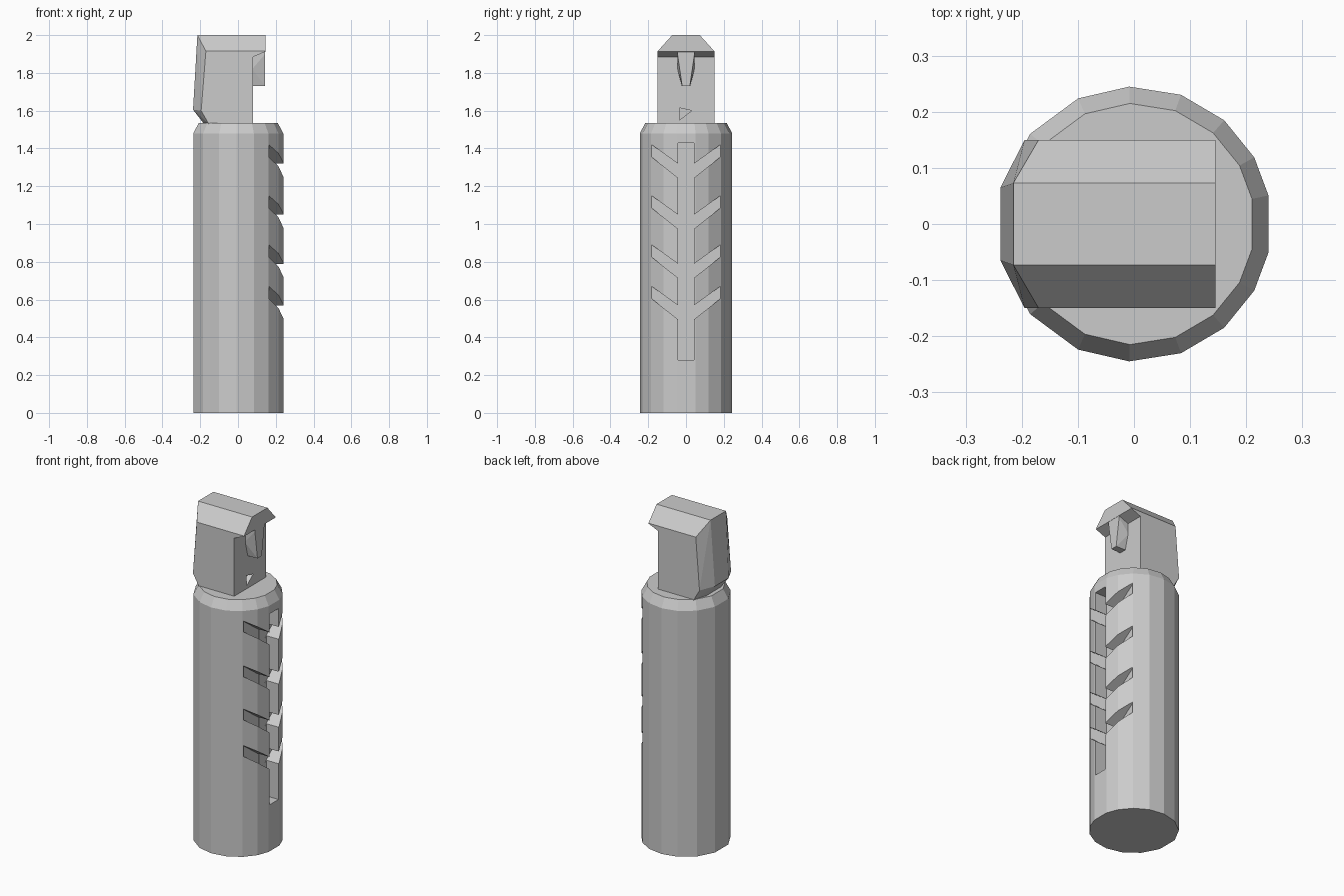
import bpy, bmesh
from math import cos, sin, radians

if "Cube" in bpy.data.objects:
    bpy.data.objects.remove(bpy.data.objects["Cube"])


def make_object(name, bm):
    bmesh.ops.recalc_face_normals(bm, faces=bm.faces[:])
    mesh = bpy.data.meshes.new(name)
    bm.to_mesh(mesh)
    bm.free()
    ob = bpy.data.objects.new(name, mesh)
    bpy.context.collection.objects.link(ob)
    return ob


def hull(name, points, mirror_y=True):
    """Convex solid through the points, optionally mirrored across y."""
    bm = bmesh.new()
    for x, y, z in points:
        bm.verts.new((x, y, z))
        if mirror_y and y:
            bm.verts.new((x, -y, z))
    result = bmesh.ops.convex_hull(bm, input=bm.verts[:])
    junk = {e for e in result["geom_interior"] + result["geom_unused"]
            if isinstance(e, bmesh.types.BMVert)}
    bmesh.ops.delete(bm, geom=list(junk), context='VERTS')
    bmesh.ops.dissolve_limit(bm, angle_limit=radians(0.5),
                             verts=bm.verts[:], edges=bm.edges[:])
    return make_object(name, bm)


def carve(target, outline, x0, x1):
    """Cut a (y, z) outline into the target between x0 and x1."""
    cutter = hull("cutter", [(x, y, z) for x in (x0, x1) for y, z in outline], False)
    cutter.hide_render = True
    mod = target.modifiers.new("carve", 'BOOLEAN')
    mod.operation = 'DIFFERENCE'
    mod.solver = 'EXACT'
    mod.object = cutter
    bpy.context.view_layer.objects.active = target
    bpy.ops.object.modifier_apply(modifier=mod.name)
    bpy.data.objects.remove(cutter)


# Faceted post with a chamfered top
angles = (12, 29, 49, 70, 92, 114, 139, 165)
post = hull("post", [(r * cos(radians(a)), r * sin(radians(a)), z)
                     for r, z in ((0.245, 0), (0.245, 1.48), (0.215, 1.535))
                     for a in angles])

# Central groove and four pairs of slanted grooves
carve(post, [(-0.043, 0.28), (0.043, 0.28), (0.043, 1.43), (-0.043, 1.43)], 0.16, 0.3)
for z in (0.5, 0.72, 0.98, 1.25):
    for s in (-1, 1):
        carve(post, [(s * 0.03, z - 0.015), (s * 0.03, z + 0.06),
                     (s * 0.182, z + 0.17), (s * 0.182, z + 0.105)], 0.158, 0.3)

# Head block with chamfered back and crown
head = hull("head", [
    (-0.18, 0.07, 1.53), (-0.155, 0.15, 1.53), (0.08, 0.15, 1.53),
    (-0.238, 0.065, 1.605), (-0.195, 0.15, 1.6),
    (-0.17, 0.15, 1.915), (0.08, 0.15, 1.915),
    (-0.215, 0.073, 2.0), (0.08, 0.073, 2.0)])

# Mouth notch
carve(head, [(-0.035, 1.615), (0.03, 1.6), (-0.035, 1.55)], 0.05, 0.2)

# Overhanging brow
hull("brow", [(0.08, 0.15, 1.885), (0.08, 0.15, 1.915), (0.08, 0.073, 2.0),
              (0.145, 0.15, 1.912), (0.145, 0.15, 1.915), (0.145, 0.073, 2.0)])

# Nose, wider where it meets the face and brow
hull("nose", [(0.075, 0.045, 1.82), (0.075, 0.022, 1.73), (0.075, 0.045, 1.92),
              (0.144, 0.02, 1.73), (0.144, 0.022, 1.86), (0.144, 0.045, 1.9),
              (0.144, 0.045, 1.92)])
